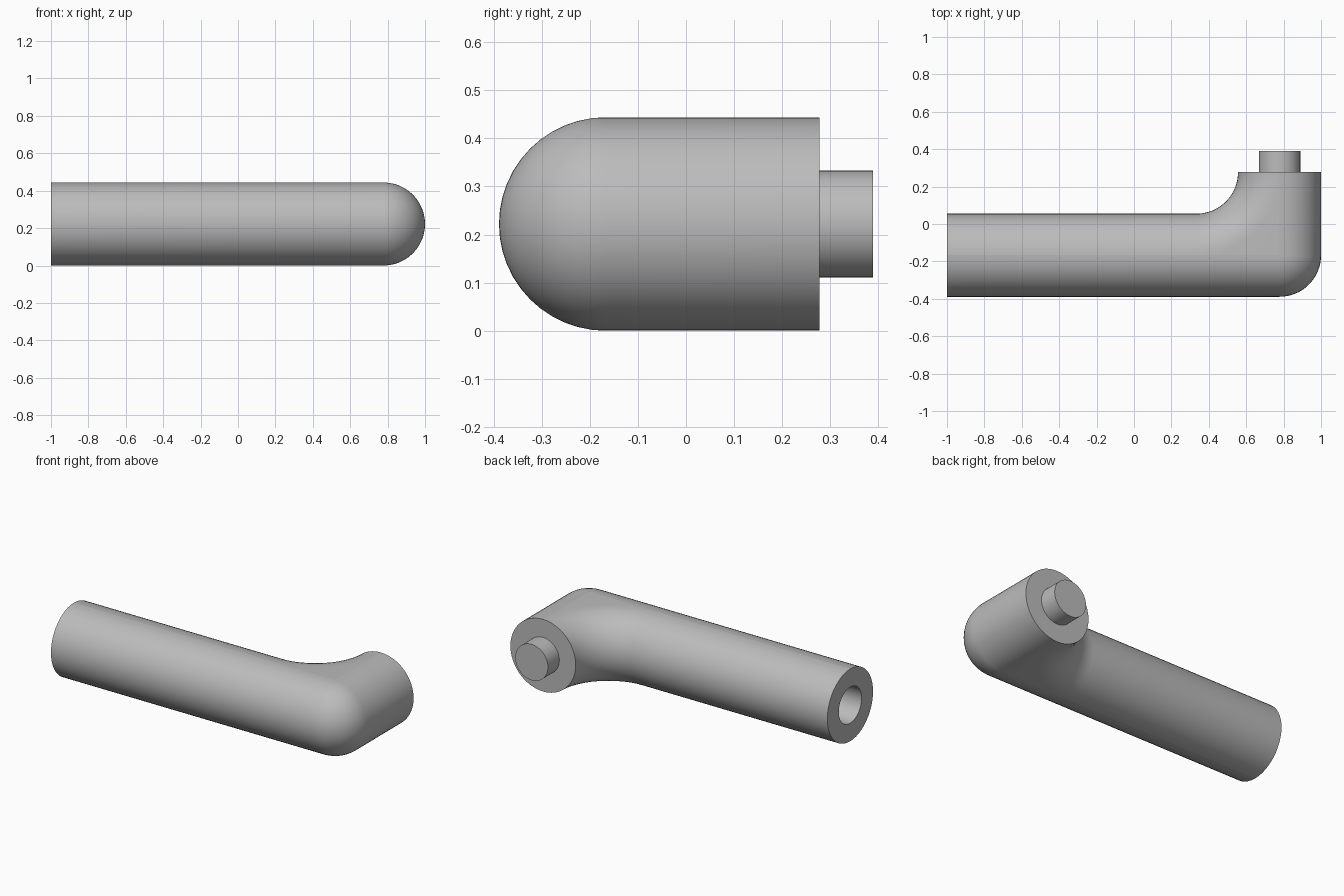
import bpy
import bmesh
import math
from mathutils import Vector, Matrix

R = 0.222                      # tube radius
BEND = 2 * R                   # centreline radius of the inner bend
AX, AY = 0.778, -0.167         # corner where the two tube axes meet
END_X, END_Y = -1.0, 0.278     # open end of the long arm, peg end of the short arm
STEPS, ARC = 24, 16

cube = bpy.data.objects.get("Cube")
if cube:
    bpy.data.objects.remove(cube, do_unlink=True)

grey = bpy.data.materials.new("light grey")
grey.use_nodes = True
colour = (0.5, 0.5, 0.5, 1)
grey.diffuse_color = colour
grey.node_tree.nodes["Principled BSDF"].inputs["Base Color"].default_value = colour


def finish(bm, name):
    bmesh.ops.recalc_face_normals(bm, faces=bm.faces)
    mesh = bpy.data.meshes.new(name)
    bm.to_mesh(mesh)
    bm.free()
    obj = bpy.data.objects.new(name, mesh)
    bpy.context.collection.objects.link(obj)
    mesh.materials.append(grey)
    bpy.ops.object.select_all(action="DESELECT")
    obj.select_set(True)
    bpy.context.view_layer.objects.active = obj
    bpy.ops.object.shade_smooth_by_angle(angle=math.radians(35))


def half_sections(bm, stations):
    """Sweep a half circle through (axis point, outward direction) stations."""
    rows = []
    for (x, y), (nx, ny) in stations:
        row = []
        for i in range(STEPS + 1):
            t = math.pi * (i / STEPS - 0.5)
            d = R * math.cos(t)
            row.append(bm.verts.new((x + nx * d, y + ny * d, R + R * math.sin(t))))
        rows.append(row)
    for a, b in zip(rows, rows[1:]):
        for i in range(STEPS):
            bm.faces.new((a[i], a[i + 1], b[i + 1], b[i]))


# Elbow tube: rounded outer corner, swept inner bend
bm = bmesh.new()
quarter = [math.pi / 2 * i / ARC for i in range(ARC + 1)]
outer = [((AX, AY), (math.sin(a), -math.cos(a))) for a in quarter]
outer = [((END_X, AY), (0, -1))] + outer + [((AX, END_Y), (1, 0))]
cx, cy = AX - BEND, AY + BEND
bend = [(cx + BEND * math.sin(a), cy - BEND * math.cos(a)) for a in quarter]
inner = [(p, (-math.sin(a), math.cos(a))) for p, a in zip(bend, quarter)]
inner = [((END_X, AY), (0, 1))] + inner + [((AX, END_Y), (-1, 0))]
half_sections(bm, outer)
half_sections(bm, inner)

# Flat web between the bend and the corner, above and below
for z in (0, 2 * R):
    corner = bm.verts.new((AX, AY, z))
    pts = [bm.verts.new((x, y, z)) for x, y in bend]
    for a, b in zip(pts, pts[1:]):
        bm.faces.new((corner, a, b))
bmesh.ops.remove_doubles(bm, verts=bm.verts, dist=0.0005)
bmesh.ops.dissolve_degenerate(bm, edges=bm.edges, dist=0.0001)


def end_edges(axis, value):
    return [e for e in bm.edges if all(abs(v.co[axis] - value) < 0.002 for v in e.verts)
            and len(e.link_faces) == 1]


def extrude(edges):
    geom = bmesh.ops.extrude_edge_only(bm, edges=edges)["geom"]
    return ([g for g in geom if isinstance(g, bmesh.types.BMVert)],
            [g for g in geom if isinstance(g, bmesh.types.BMEdge)])


# Closed peg end
bmesh.ops.contextual_create(bm, geom=end_edges(1, END_Y))

# Socket in the long arm's end
verts, edges = extrude(end_edges(0, END_X))
centre = Vector((END_X, AY, R))
bmesh.ops.scale(bm, verts=verts, vec=(1, 0.5, 0.5), space=Matrix.Translation(-centre))
rim = [e for e in edges if all(v in verts for v in e.verts)]
verts, edges = extrude(rim)
bmesh.ops.translate(bm, verts=verts, vec=(R, 0, 0))
bmesh.ops.contextual_create(bm, geom=edges)
finish(bm, "elbow_tube")

# Peg on the short arm
bm = bmesh.new()
length = R / 2
place = Matrix.Translation((AX, END_Y + length / 2, R)) @ Matrix.Rotation(math.pi / 2, 4, "X")
bmesh.ops.create_cone(bm, cap_ends=True, segments=2 * STEPS, radius1=R / 2, radius2=R / 2,
                      depth=length, matrix=place)
finish(bm, "connector_peg")
